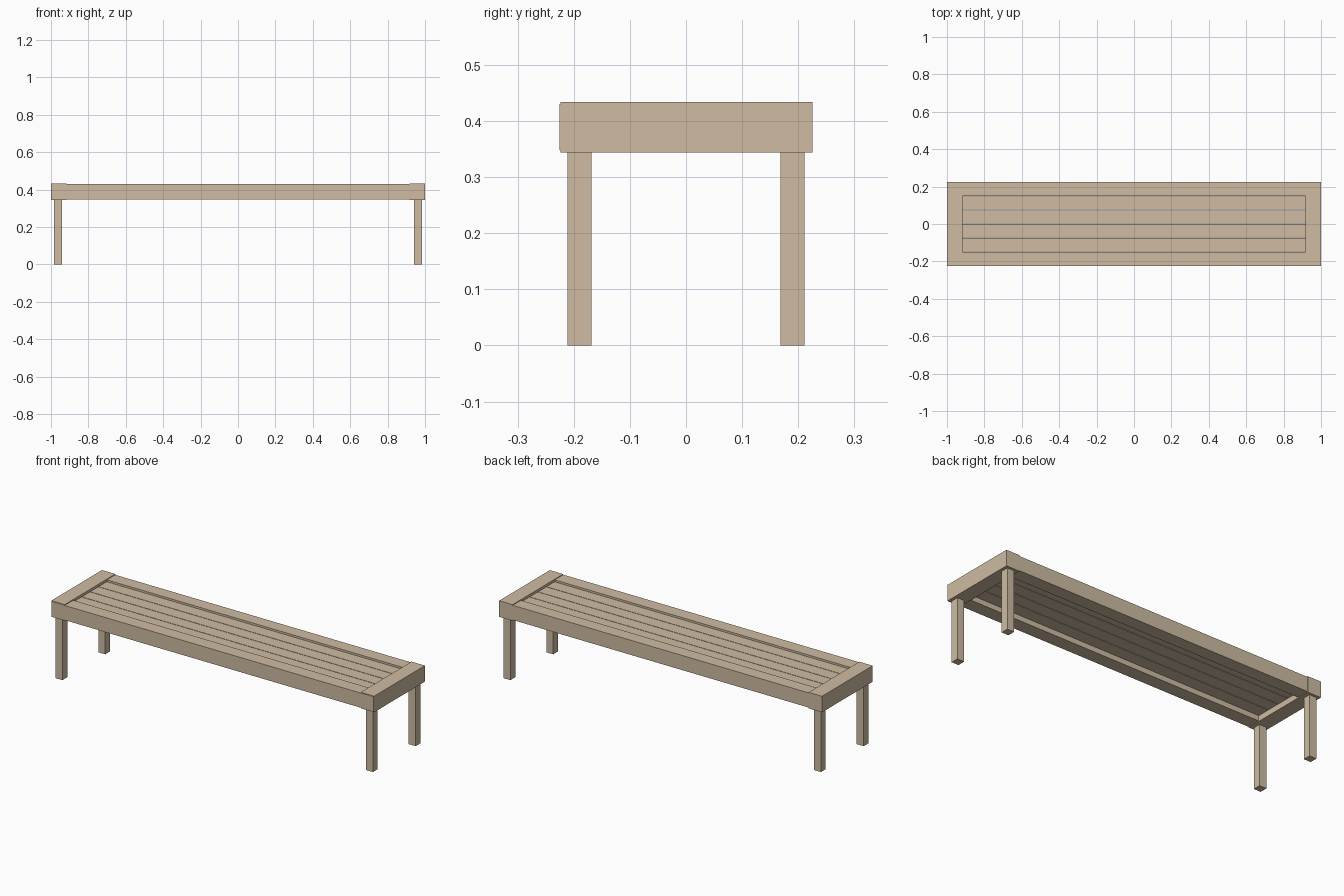
import bpy
import bmesh
from mathutils import Matrix, Vector

if "Cube" in bpy.data.objects:
    bpy.data.objects.remove(bpy.data.objects["Cube"])

wood = bpy.data.materials.new("wood")
wood.diffuse_color = (0.62, 0.50, 0.36, 1)
wood.use_nodes = True
wood.node_tree.nodes["Principled BSDF"].inputs["Base Color"].default_value = wood.diffuse_color


def box(name, x, y, z):
    """Box from (min, max) ranges on each axis."""
    lo, hi = Vector((x[0], y[0], z[0])), Vector((x[1], y[1], z[1]))
    bm = bmesh.new()
    bmesh.ops.create_cube(bm, size=1, matrix=Matrix.Diagonal((*(hi - lo), 1)))
    mesh = bpy.data.meshes.new(name)
    bm.to_mesh(mesh)
    bm.free()
    mesh.materials.append(wood)
    obj = bpy.data.objects.new(name, mesh)
    obj.location = (lo + hi) / 2
    bpy.context.collection.objects.link(obj)
    return obj


def span(side, inner, outer):
    return tuple(sorted((side * inner, side * outer)))


# End rails, slightly taller than the long rails
for side, label in ((-1, "left"), (1, "right")):
    box(label + "_end_rail", span(side, 0.917, 1.0), (-0.2235, 0.225), (0.344, 0.434))

# Long rails along front and back
box("front_rail", (-0.998, 0.998), (-0.225, -0.149), (0.348, 0.430))
box("back_rail", (-0.998, 0.998), (0.150, 0.2235), (0.348, 0.430))

# Recessed seat slats with narrow gaps
pitch, gap = 0.0745, 0.003
for i in range(4):
    y = -0.1485 + i * pitch
    box(f"seat_slat_{i + 1}", (-0.918, 0.918),
        (y + gap / 2, y + pitch - gap / 2), (0.376, 0.420))

# Square legs under the corners
for sx, lx in ((-1, "left"), (1, "right")):
    for sy, ly in ((-1, "front"), (1, "back")):
        box(f"{ly}_{lx}_leg", span(sx, 0.940, 0.983), span(sy, 0.168, 0.211), (0, 0.350))
